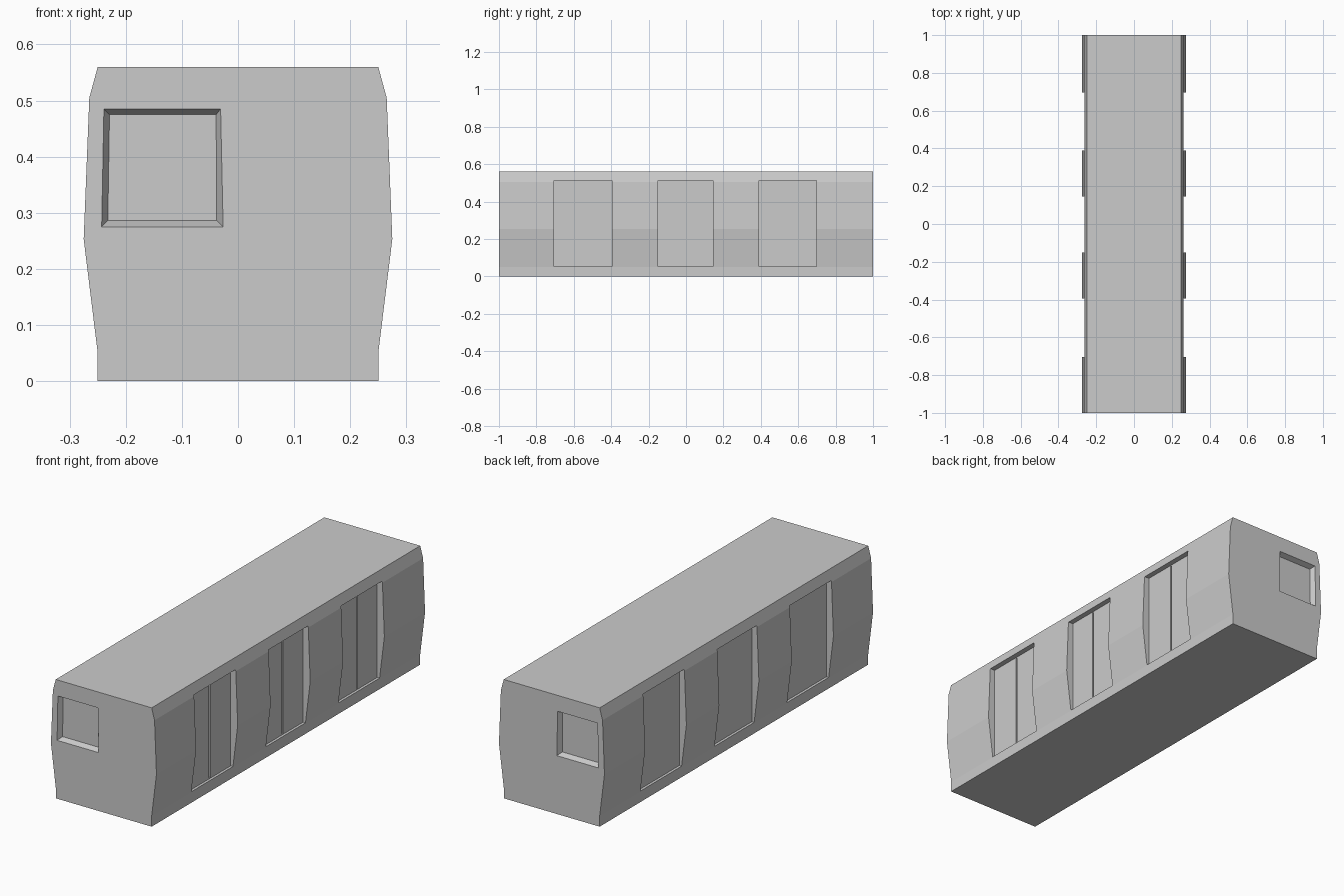
import bpy, bmesh

if "Cube" in bpy.data.objects:
    bpy.data.objects.remove(bpy.data.objects["Cube"])

L = 1.0  # half length
HALF = [(0.25, 0), (0.25, 0.05), (0.275, 0.253), (0.265, 0.505), (0.25, 0.56)]
DOORS = [(-0.705, -0.395, -0.55), (-0.15, 0.145, -0.007), (0.39, 0.697, 0.545)]


def loft(name, ring_a, ring_b):
    """Closed solid between two matching loops."""
    bm = bmesh.new()
    a = [bm.verts.new(p) for p in ring_a]
    b = [bm.verts.new(p) for p in ring_b]
    n = len(a)
    bm.faces.new(a)
    bm.faces.new(b[::-1])
    for i in range(n):
        bm.faces.new((a[i], b[i], b[(i + 1) % n], a[(i + 1) % n]))
    bmesh.ops.recalc_face_normals(bm, faces=bm.faces)
    me = bpy.data.meshes.new(name)
    bm.to_mesh(me)
    bm.free()
    ob = bpy.data.objects.new(name, me)
    bpy.context.collection.objects.link(ob)
    return ob


def box(name, x0, x1, y0, y1, z0, z1):
    ring = [(y0, z0), (y1, z0), (y1, z1), (y0, z1)]
    return loft(name, [(x0, y, z) for y, z in ring], [(x1, y, z) for y, z in ring])


def cut(target, cutter):
    cutter.hide_render = True
    mod = target.modifiers.new("cut", 'BOOLEAN')
    mod.operation = 'DIFFERENCE'
    mod.solver = 'EXACT'
    mod.object = cutter
    bpy.context.view_layer.objects.active = target
    bpy.ops.object.modifier_apply(modifier=mod.name)
    bpy.data.objects.remove(cutter)


# Carriage body: bulged cross-section along y
section = HALF + [(-x, z) for x, z in reversed(HALF)]
body = loft("carriage_body", [(x, -L, z) for x, z in section],
            [(x, L, z) for x, z in section])

# Door recesses on both sides, with a seam between the leaves on the right
for y0, y1, seam in DOORS:
    for s in (-1, 1):
        cut(body, box("door_cutter", s * 0.238, s * 0.4, y0, y1, 0.052, 0.512))
    cut(body, box("seam_cutter", 0.232, 0.3, seam - 0.004, seam + 0.004, 0.056, 0.508))

# Tapered cab window recess at each end
OUTER = [(-0.243, 0.275), (-0.027, 0.275), (-0.031, 0.485), (-0.239, 0.485)]
INNER = [(-0.232, 0.286), (-0.038, 0.286), (-0.039, 0.475), (-0.229, 0.475)]
for s in (-1, 1):
    # continue the taper slightly past the end face for a clean cut
    over = [(o[0] + 0.2 * (o[0] - i[0]), o[1] + 0.2 * (o[1] - i[1]))
            for o, i in zip(OUTER, INNER)]
    cut(body, loft("window_cutter", [(x, s * (L + 0.005), z) for x, z in over],
                   [(x, s * (L - 0.025), z) for x, z in INNER]))
